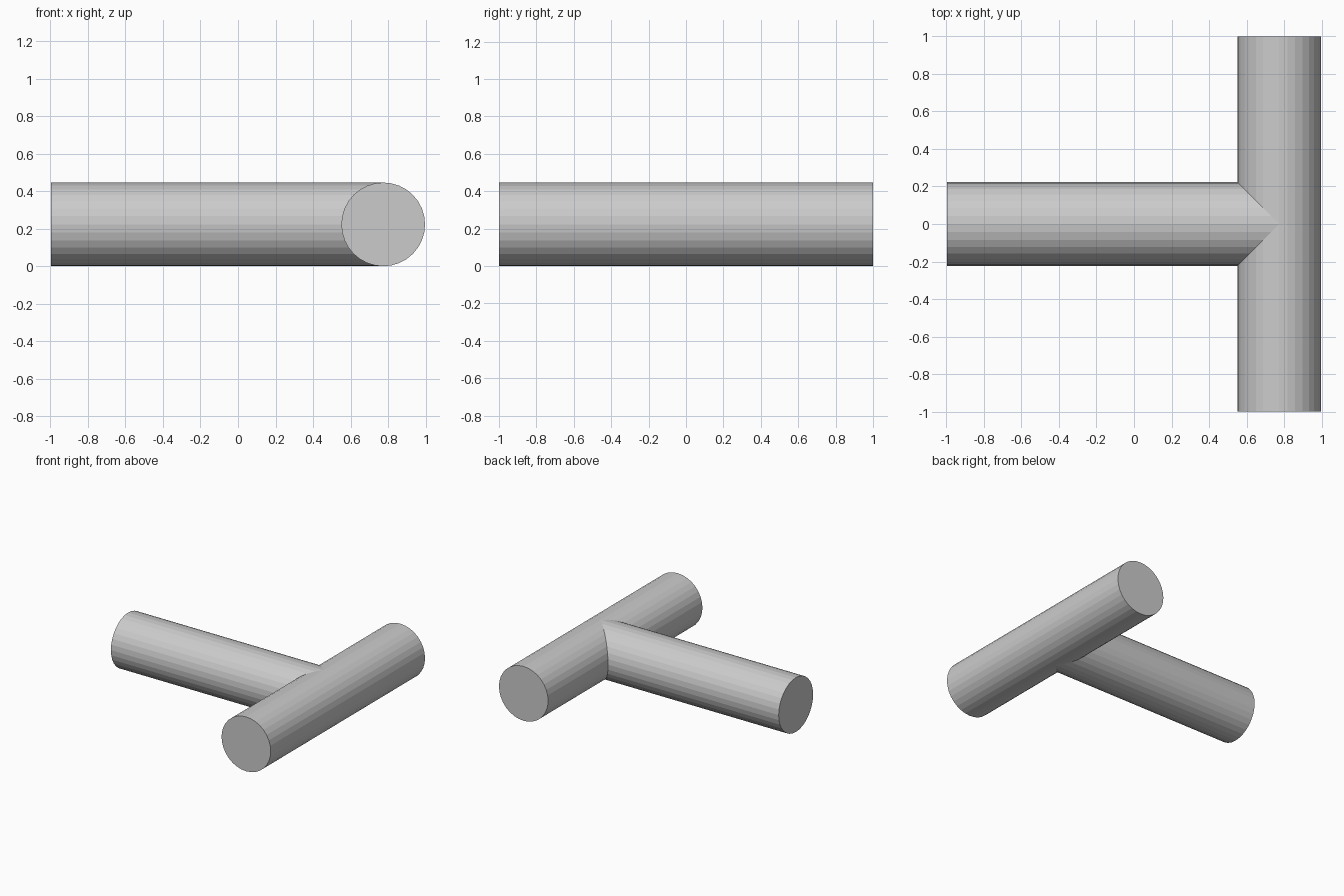
import bpy, bmesh
from math import pi
from mathutils import Matrix

if "Cube" in bpy.data.objects:
    bpy.data.objects.remove(bpy.data.objects["Cube"])

R = 0.223        # shared pipe radius
SIDES = 32
X_END = 0.997    # half of the overall width
AXIS_X = X_END - R


def pipe(name, length, centre, rotation):
    bm = bmesh.new()
    bmesh.ops.create_cone(bm, cap_ends=True, segments=SIDES, radius1=R,
                          radius2=R, depth=length,
                          matrix=Matrix.Translation(centre) @ rotation)
    return bm


def finish(bm, name):
    mesh = bpy.data.meshes.new(name)
    bm.to_mesh(mesh)
    bm.free()
    obj = bpy.data.objects.new(name, mesh)
    bpy.context.collection.objects.link(obj)
    return obj


# Main pipe running front to back
finish(pipe("cross_pipe", 2.0, (AXIS_X, 0, R), Matrix.Rotation(pi / 2, 4, 'X')), "cross_pipe")

# Branch pipe, its inner end mitred to sit against the main pipe
length = AXIS_X + X_END
branch = pipe("branch_pipe", length, (AXIS_X - length / 2, 0, R), Matrix.Rotation(pi / 2, 4, 'Y'))
inner_cap = [f for f in branch.faces if f.normal.x > 0.9]
bmesh.ops.delete(branch, geom=inner_cap, context='FACES_ONLY')
for v in branch.verts:
    if v.co.x > 0:
        v.co.x = AXIS_X - abs(v.co.y)
finish(branch, "branch_pipe")
